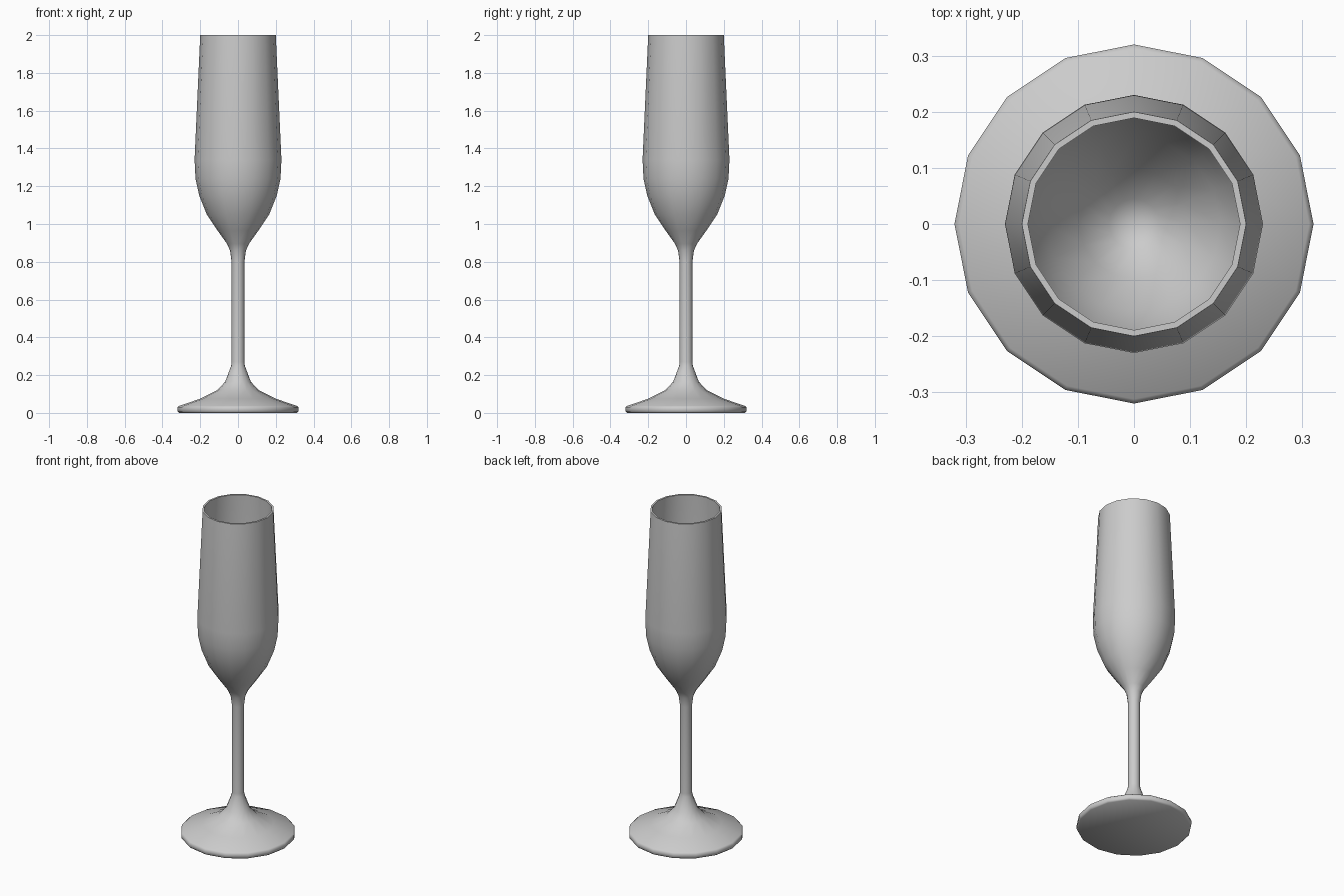
import bpy, bmesh
from math import sin, cos, tau, radians

if "Cube" in bpy.data.objects:
    bpy.data.objects.remove(bpy.data.objects["Cube"])

SIDES = 16

# Outer profile (radius, height) from the foot rim up to the lip
outer = [(0.312, 0.0), (0.32, 0.008), (0.32, 0.03), (0.312, 0.037), (0.2, 0.075),
         (0.11, 0.12), (0.068, 0.165), (0.036, 0.25), (0.034, 0.27), (0.034, 0.8),
         (0.042, 0.86), (0.058, 0.895), (0.108, 0.965), (0.165, 1.05),
         (0.205, 1.15), (0.225, 1.24), (0.23, 1.34), (0.2, 2.0)]
# Inner bowl profile from the lip down to the bottom
inner = [(0.189, 2.0), (0.218, 1.34), (0.213, 1.245), (0.194, 1.157),
         (0.155, 1.06), (0.098, 0.977), (0.045, 0.915)]


def lathe(name, profile, base_z, end_z):
    """Revolve a profile and close both ends on the axis."""
    bm = bmesh.new()
    rings = [[bm.verts.new((r * cos(tau * i / SIDES), r * sin(tau * i / SIDES), z))
              for i in range(SIDES)] for r, z in profile]
    base = bm.verts.new((0, 0, base_z))
    end = bm.verts.new((0, 0, end_z))
    for i in range(SIDES):
        j = (i + 1) % SIDES
        for a, b in zip(rings, rings[1:]):
            bm.faces.new((a[i], a[j], b[j], b[i]))
        bm.faces.new((base, rings[0][j], rings[0][i]))
        bm.faces.new((end, rings[-1][i], rings[-1][j]))
    bmesh.ops.recalc_face_normals(bm, faces=bm.faces)
    mesh = bpy.data.meshes.new(name)
    bm.to_mesh(mesh)
    bm.free()
    obj = bpy.data.objects.new(name, mesh)
    bpy.context.collection.objects.link(obj)
    return obj


# Flute glass: foot, stem and hollow bowl in one continuous surface
glass = lathe("flute_glass", outer + inner, 0.0, 0.9)
bpy.context.view_layer.objects.active = glass
glass.select_set(True)
bpy.ops.object.shade_smooth_by_angle(angle=radians(50))
